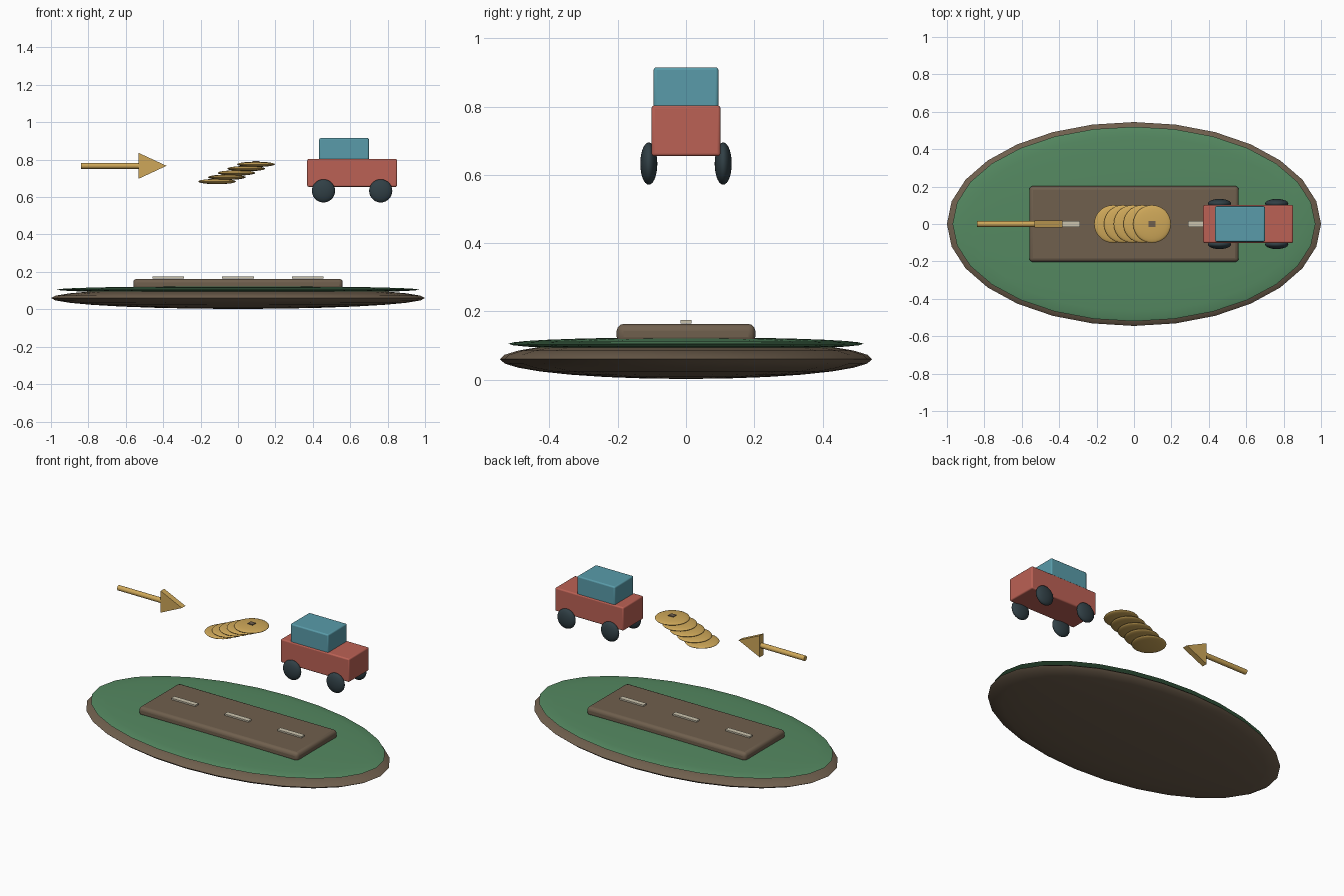
import bpy, bmesh, math
from mathutils import Matrix

if "Cube" in bpy.data.objects:
    bpy.data.objects.remove(bpy.data.objects["Cube"])


def material(name, r, g, b):
    m = bpy.data.materials.new(name)
    m.diffuse_color = (r, g, b, 1)
    m.use_nodes = True
    m.node_tree.nodes["Principled BSDF"].inputs["Base Color"].default_value = m.diffuse_color
    return m


EARTH = material("earth", 0.16, 0.115, 0.075)
GRASS = material("grass", 0.09, 0.25, 0.12)
CREAM = material("cream", 0.60, 0.55, 0.42)
GOLD = material("gold", 0.62, 0.39, 0.10)
RED = material("red", 0.50, 0.12, 0.09)
TEAL = material("teal", 0.10, 0.33, 0.40)
RUBBER = material("rubber", 0.03, 0.05, 0.06)


def finish(name, bm, mat, loc, bevel=0):
    bmesh.ops.recalc_face_normals(bm, faces=bm.faces)
    me = bpy.data.meshes.new(name)
    bm.to_mesh(me)
    bm.free()
    me.materials.append(mat)
    ob = bpy.data.objects.new(name, me)
    ob.location = loc
    bpy.context.collection.objects.link(ob)
    if bevel:
        mod = ob.modifiers.new("bevel", 'BEVEL')
        mod.width, mod.segments = bevel, 3
    bpy.ops.object.select_all(action='DESELECT')
    ob.select_set(True)
    bpy.context.view_layer.objects.active = ob
    bpy.ops.object.shade_smooth_by_angle(angle=math.radians(40))
    return ob


def box(name, lo, hi, mat, bevel=0):
    size = [b - a for a, b in zip(lo, hi)]
    bm = bmesh.new()
    bmesh.ops.create_cube(bm, size=1, matrix=Matrix.Diagonal((*size, 1)))
    return finish(name, bm, mat, [(a + b) / 2 for a, b in zip(lo, hi)], bevel)


def ellipsoid(name, loc, radii, mat, segments=28, rings=14):
    bm = bmesh.new()
    bmesh.ops.create_uvsphere(bm, u_segments=segments, v_segments=rings, radius=1,
                              matrix=Matrix.Diagonal((*radii, 1)))
    ob = finish(name, bm, mat, loc)
    ob.data.shade_smooth()
    return ob


# Island: earth lens with a thinner grass lens on top
ellipsoid("island_earth", (0, 0, 0.06), (1.0, 0.545, 0.058), EARTH)
ellipsoid("island_grass", (0, 0, 0.105), (0.97, 0.52, 0.019), GRASS)

# Road with three centre dashes
box("road", (-0.56, -0.203, 0.105), (0.56, 0.203, 0.163), EARTH, 0.02)
for i, x in enumerate((-0.373, 0, 0.373)):
    box(f"road_dash_{i + 1}", (x - 0.085, -0.016, 0.165), (x + 0.085, 0.016, 0.174), CREAM)

# Arrow: round shaft and flat triangular head
bm = bmesh.new()
bmesh.ops.create_cone(bm, cap_ends=True, segments=20, radius1=0.016, radius2=0.016,
                      depth=0.31, matrix=Matrix.Rotation(math.pi / 2, 4, 'Y'))
finish("arrow_shaft", bm, GOLD, (-0.684, 0, 0.767))
bm = bmesh.new()
tri = bm.faces.new([bm.verts.new(p) for p in
                    ((0, -0.018, -0.069), (0.149, -0.018, 0), (0, -0.018, 0.069))])
ext = bmesh.ops.extrude_face_region(bm, geom=[tri])
bmesh.ops.translate(bm, vec=(0, 0.036, 0),
                    verts=[v for v in ext["geom"] if isinstance(v, bmesh.types.BMVert)])
finish("arrow_head", bm, GOLD, (-0.531, 0, 0.767))

# Slanted stack of coins with a square centre mark
for i in range(5):
    ellipsoid(f"coin_{i + 1}", (-0.112 + 0.052 * i, 0, 0.683 + 0.023 * i),
              (0.101, 0.101, 0.014), GOLD)
box("coin_mark", (0.078, -0.016, 0.782), (0.114, 0.016, 0.793), EARTH)

# Car
box("car_body", (0.37, -0.101, 0.655), (0.851, 0.101, 0.803), RED, 0.008)
box("car_cabin", (0.434, -0.095, 0.79), (0.70, 0.095, 0.915), TEAL, 0.008)
for end, x in (("rear", 0.457), ("front", 0.763)):
    for side, y in (("right", -0.109), ("left", 0.109)):
        ellipsoid(f"{end}_{side}_wheel", (x, y, 0.633), (0.062, 0.025, 0.062), RUBBER)
